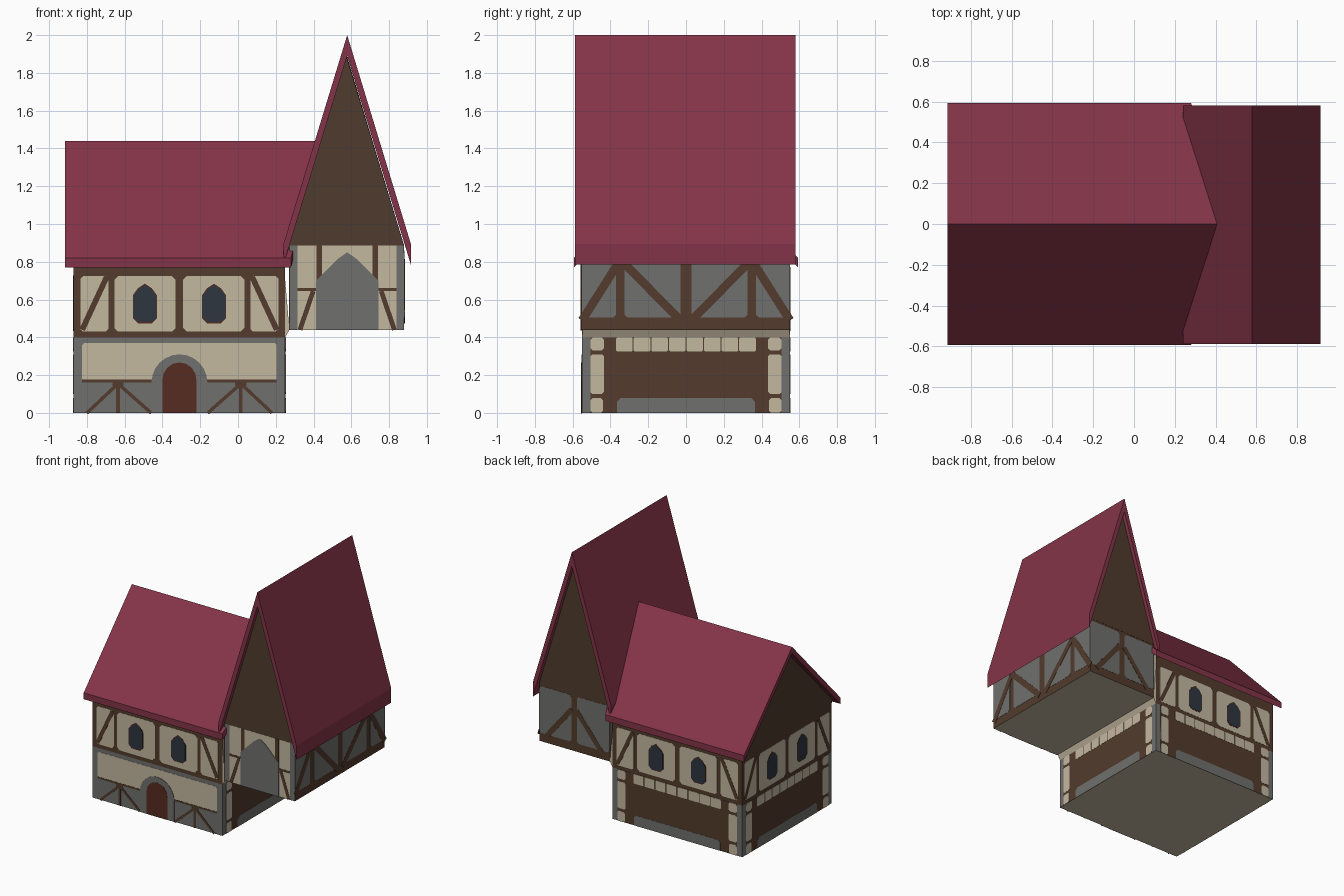
import bpy, bmesh, math
from mathutils import Vector

if "Cube" in bpy.data.objects:
    bpy.data.objects.remove(bpy.data.objects["Cube"])


def material(name, r, g, b):
    m = bpy.data.materials.new(name)
    lin = [((c / 255 + 0.055) / 1.055) ** 2.4 for c in (r, g, b)]
    m.diffuse_color = (*lin, 1)
    m.use_nodes = True
    m.node_tree.nodes["Principled BSDF"].inputs["Base Color"].default_value = m.diffuse_color
    return m


ROOF = material("crimson_roof", 132, 52, 72)
CREAM = material("cream_plaster", 196, 184, 160)
TIMBER = material("brown_timber", 83, 59, 44)
GABLE = material("dark_gable_boards", 79, 59, 45)
STONE = material("grey_stone", 112, 112, 110)
GLASS = material("dark_glass", 46, 54, 62)
DOOR = material("red_brown_door", 86, 44, 34)


def finish(name, bm, mats, rule=None):
    bmesh.ops.recalc_face_normals(bm, faces=bm.faces[:])
    if rule:
        for f in bm.faces:
            f.normal_update()
            f.material_index = rule(f.normal)
    me = bpy.data.meshes.new(name)
    bm.to_mesh(me)
    bm.free()
    for m in mats:
        me.materials.append(m)
    ob = bpy.data.objects.new(name, me)
    bpy.context.collection.objects.link(ob)
    return ob


def extrude(bm, pts, vec):
    """Solid from a flat outline pushed along vec."""
    f = bm.faces.new([bm.verts.new(p) for p in pts])
    r = bmesh.ops.extrude_face_region(bm, geom=[f], use_keep_orig=True)
    vs = [v for v in r["geom"] if isinstance(v, bmesh.types.BMVert)]
    bmesh.ops.translate(bm, verts=vs, vec=vec)


def prism_x(bm, pts, a, b):
    extrude(bm, [(a, y, z) for y, z in pts], Vector((b - a, 0, 0)))


def prism_y(bm, pts, a, b):
    extrude(bm, [(x, a, z) for x, z in pts], Vector((0, b - a, 0)))


# ---- flat outlines in wall coordinates (u along wall, z up)
def rect(u0, u1, z0, z1, c=0.0):
    if c == 0:
        return [(u0, z0), (u1, z0), (u1, z1), (u0, z1)]
    return [(u0 + c, z0), (u1 - c, z0), (u1, z0 + c), (u1, z1 - c),
            (u1 - c, z1), (u0 + c, z1), (u0, z1 - c), (u0, z0 + c)]


def beam(u0, z0, u1, z1, w):
    d = Vector((u1 - u0, z1 - z0)).normalized() * w / 2
    return [(u0 - d.y, z0 + d.x), (u0 + d.y, z0 - d.x),
            (u1 + d.y, z1 - d.x), (u1 - d.y, z1 + d.x)]


def flip(polys):
    return polys + [[(-u, z) for u, z in p] for p in polys]


def plates(name, wall, layer, mat, polys):
    """Thin painted plates on a wall given as (origin, normal)."""
    o, n = Vector(wall[0]), Vector(wall[1])
    u = Vector((0, 0, 1)).cross(n)
    bm = bmesh.new()
    for p in polys:
        extrude(bm, [o + u * a + Vector((0, 0, b)) for a, b in p], n * 0.0015 * layer)
    return finish(name, bm, [mat])


# ---- main house bodies
bm = bmesh.new()
prism_x(bm, rect(-0.55, 0.55, 0, 0.40), -0.87, 0.25)
finish("ground_floor", bm, [STONE, CREAM], lambda n: int(n.z < -0.5))

bm = bmesh.new()
prism_x(bm, [(-0.55, 0.40), (0.55, 0.40), (0.55, 0.815), (0, 1.385), (-0.55, 0.815)], -0.87, 0.25)
finish("upper_floor", bm, [TIMBER, CREAM], lambda n: int(n.x > 0.5 or n.z < -0.5))

# sloping plaster soffit joining house and tower room
bm = bmesh.new()
prism_y(bm, [(0.25, 0.40), (0.272, 0.44), (0.25, 0.70)], -0.548, 0.548)
finish("tower_soffit", bm, [CREAM])

# ---- overhanging tower room
bm = bmesh.new()
prism_y(bm, [(0.27, 0.44), (0.88, 0.44), (0.88, 0.885), (0.575, 1.885), (0.27, 0.885)], -0.555, 0.55)
finish("tower_room", bm, [TIMBER, CREAM, GABLE, STONE],
       lambda n: 1 if n.z < -0.5 else 2 if n.y < -0.5 else 3 if n.x < -0.99 else 0)

# ---- roofs, each a pair of sloping slabs
bm = bmesh.new()
for s in (-1, 1):
    prism_x(bm, [(0, 1.44), (s * 0.593, 0.82), (s * 0.593, 0.77), (0, 1.39)], -0.915, 0.28)
for v in bm.verts:  # right end runs into the tower roof
    if v.co.x > 0:
        v.co.x = 0.45 - 0.17 * abs(v.co.y) / 0.593
finish("main_roof", bm, [ROOF])

bm = bmesh.new()
for s in (-1, 1):
    prism_y(bm, [(0.578, 2.0), (0.578 + s * 0.337, 0.895), (0.578 + s * 0.337, 0.785), (0.578, 1.89)], -0.587, 0.58)
finish("tower_roof", bm, [ROOF])

# ---- wall frames
FRONT = ((-0.31, -0.55, 0), (0, -1, 0))
BACK = ((-0.31, 0.55, 0), (0, 1, 0))
LEFT = ((-0.87, 0, 0), (-1, 0, 0))
RIGHT = ((0.25, 0, 0), (1, 0, 0))
T_FRONT = ((0.578, -0.555, 0), (0, -1, 0))
T_BACK = ((0.578, 0.55, 0), (0, 1, 0))
T_RIGHT = ((0.88, 0, 0), (1, 0, 0))

# ---- half-timbered upper floor with windows
window = [(-0.035, 0.48), (0.035, 0.48), (0.06, 0.505), (0.06, 0.62),
          (0.035, 0.655), (0, 0.678), (-0.035, 0.655), (-0.06, 0.62), (-0.06, 0.505)]


def windows(scale):
    return flip([[(0.183 + u * scale, 0.575 + (z - 0.575) * scale) for u, z in window]])


for side, wall in (("front", FRONT), ("back", BACK), ("left", LEFT)):
    plates(side + "_plaster", wall, 1, CREAM,
           flip([rect(0.375, 0.525, 0.43, 0.725, 0.015), rect(0.02, 0.345, 0.43, 0.725, 0.02)]))
    plates(side + "_braces", wall, 2, TIMBER, flip([beam(0.385, 0.72, 0.515, 0.44, 0.03)]))
    plates(side + "_window_frames", wall, 2, DOOR, windows(1.06))
    plates(side + "_windows", wall, 3, GLASS, windows(1.0))
plates("left_gable", LEFT, 1, GABLE, [[(-0.55, 0.78), (0.55, 0.78), (0.55, 0.815), (0, 1.385), (-0.55, 0.815)]])

# ---- ground floor, plain sides
for side, wall, k in (("back", BACK, 1.02), ("left", LEFT, 1), ("right", RIGHT, 1)):
    def wide(polys):
        return [[(u * k, z) for u, z in p] for p in polys]
    plates(side + "_lower_boards", wall, 1, TIMBER, wide([rect(-0.505, 0.505, 0, 0.40)]))
    plates(side + "_lower_plinth", wall, 2, STONE,
           wide([[(-0.365, 0), (0.365, 0), (0.365, 0.06), (0.345, 0.08), (-0.345, 0.08), (-0.365, 0.06)]]))
    plates(side + "_corner_plaster", wall, 2, CREAM,
           wide(flip([rect(0.44, 0.505, 0.0, 0.08, 0.012), rect(0.435, 0.505, 0.10, 0.31, 0.01),
                      rect(0.435, 0.505, 0.33, 0.40, 0.012)])))
    plates(side + "_plaster_row", wall, 2, CREAM,
           wide([rect(-0.37 + i * 0.0931, -0.282 + i * 0.0931, 0.325, 0.40, 0.006) for i in range(8)]))

# ---- ground floor, front with door
plates("front_lower_plaster", FRONT, 1, CREAM, [rect(-0.515, 0.515, 0.17, 0.37, 0.01)])
plates("front_lower_timbers", FRONT, 2, TIMBER,
       flip([rect(0.14, 0.515, 0.162, 0.176), rect(0.315, 0.335, 0, 0.17), rect(0.295, 0.355, 0.135, 0.17, 0.01),
             beam(0.32, 0.15, 0.15, 0, 0.018), beam(0.33, 0.15, 0.49, 0, 0.018)]))
arch = [(0.148 * math.cos(math.pi * i / 12), 0.16 + 0.15 * math.sin(math.pi * i / 12)) for i in range(13)]
plates("door_arch", FRONT, 3, STONE, [[(0.148, 0)] + arch + [(-0.148, 0)]])
door = [(0.09 * math.cos(math.pi * i / 8), 0.175 + 0.092 * math.sin(math.pi * i / 8)) for i in range(9)]
plates("front_door", FRONT, 4, DOOR, [[(0.09, 0)] + door + [(-0.09, 0)]])

# ---- tower front
plates("tower_front_plaster", T_FRONT, 1, CREAM, [rect(-0.262, 0.262, 0.44, 0.885)])
plates("tower_front_corners", T_FRONT, 1, STONE, flip([rect(0.262, 0.302, 0.44, 0.885)]))
plates("tower_front_timbers", T_FRONT, 2, TIMBER,
       flip([rect(0.133, 0.163, 0.66, 0.885), rect(0.165, 0.262, 0.645, 0.662), beam(0.18, 0.645, 0.25, 0.44, 0.025)]))
plates("tower_arch", T_FRONT, 3, STONE,
       [[(-0.165, 0.44), (0.165, 0.44), (0.165, 0.70), (0.05, 0.815), (0, 0.85), (-0.05, 0.815), (-0.165, 0.70)]])
plates("tower_back_gable", T_BACK, 1, GABLE, [[(-0.302, 0.885), (0.302, 0.885), (0, 1.885)]])

# ---- tower right and back, stone infill between timbers
plates("tower_right_infill", T_RIGHT, 1, STONE,
       flip([rect(0.03, 0.325, 0.505, 0.86, 0.015), rect(0.37, 0.55, 0.505, 0.86, 0.015)]))
plates("tower_right_braces", T_RIGHT, 2, TIMBER,
       flip([beam(0.03, 0.49, 0.335, 0.80, 0.045), beam(0.36, 0.79, 0.55, 0.49, 0.045)]))
plates("tower_back_infill", T_BACK, 1, STONE, flip([rect(0.025, 0.30, 0.505, 0.87, 0.015)]))
plates("tower_back_braces", T_BACK, 2, TIMBER, flip([beam(0.02, 0.76, 0.24, 0.49, 0.04)]))
